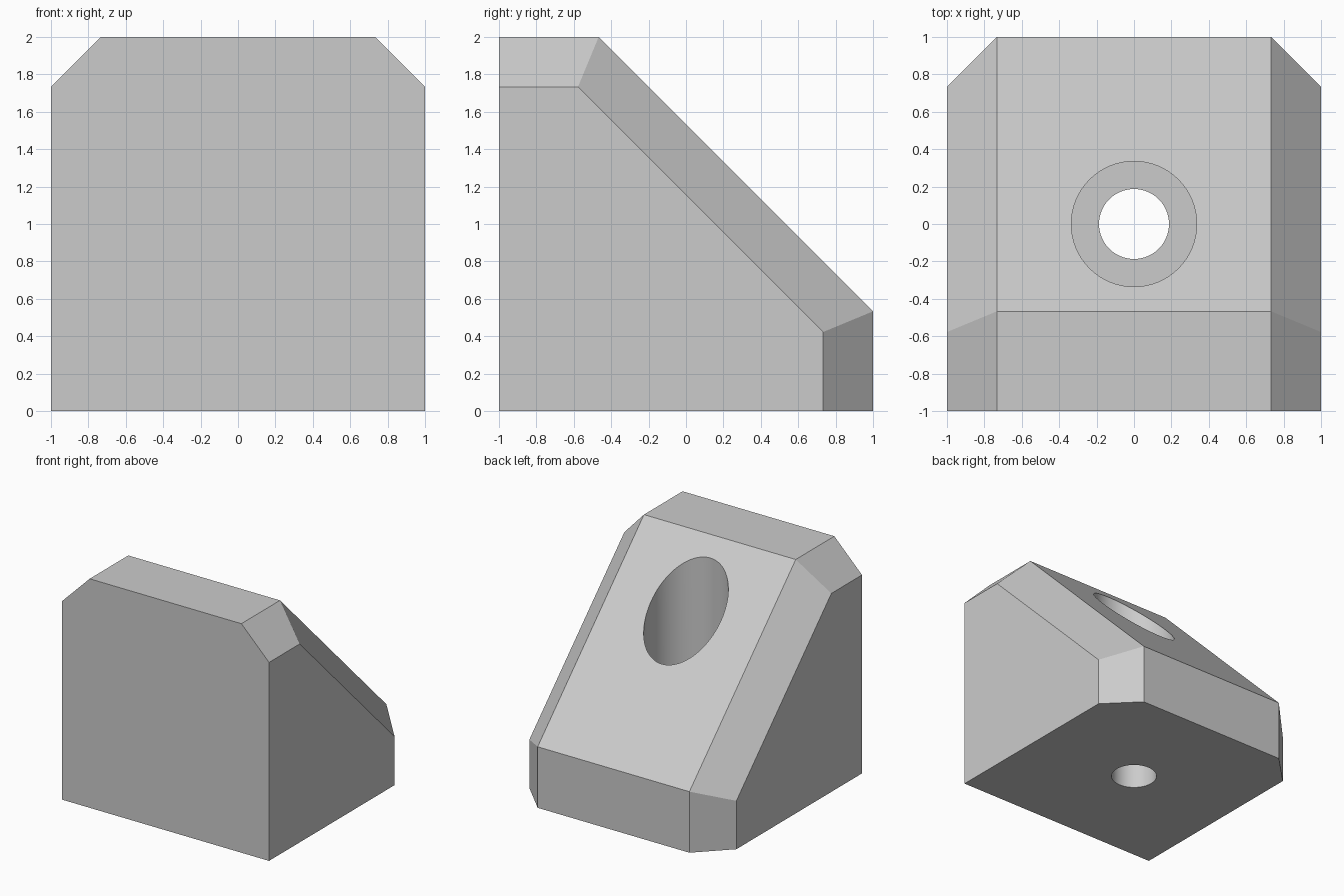
import bpy, bmesh, math

cube = bpy.data.objects.get("Cube")
if cube:
    bpy.data.objects.remove(cube, do_unlink=True)

CHAMFER = 0.267
FOOT = 0.533        # height of the low back wall
FLOOR = 0.533       # height of the counterbore floor
SEGMENTS = 96

grey = bpy.data.materials.new("light_grey")
grey.use_nodes = True
colour = (0.6, 0.6, 0.6, 1)
grey.diffuse_color = colour
grey.node_tree.nodes["Principled BSDF"].inputs["Base Color"].default_value = colour


def profile(inset):
    """Side outline (y, z); top, slope and back move inward by inset."""
    slope = 1 + FOOT - inset * math.sqrt(2)     # y + z along the slope
    top, back = 2 - inset, 1 - inset
    return [(-1, 0), (back, 0), (back, slope - back), (slope - top, top), (-1, top)]


def make_object(name, bm):
    bmesh.ops.recalc_face_normals(bm, faces=bm.faces)
    mesh = bpy.data.meshes.new(name)
    bm.to_mesh(mesh)
    bm.free()
    mesh.materials.append(grey)
    ob = bpy.data.objects.new(name, mesh)
    bpy.context.collection.objects.link(ob)
    return ob


def cylinder(name, radius, bottom, top):
    bm = bmesh.new()
    bmesh.ops.create_cone(bm, cap_ends=True, segments=SEGMENTS,
                          radius1=radius, radius2=radius, depth=top - bottom)
    bmesh.ops.translate(bm, verts=bm.verts, vec=(0, 0, (top + bottom) / 2))
    ob = make_object(name, bm)
    ob.hide_render = True
    return ob


# Wedge body: inset outlines on the sides, full outline in between
bm = bmesh.new()
sections = [(-1, CHAMFER), (CHAMFER - 1, 0), (1 - CHAMFER, 0), (1, CHAMFER)]
loops = [[bm.verts.new((x, y, z)) for y, z in profile(inset)] for x, inset in sections]
for a, b in zip(loops, loops[1:]):
    for i in range(len(a)):
        j = (i + 1) % len(a)
        bm.faces.new((a[i], a[j], b[j], b[i]))
bm.faces.new(loops[0])
bm.faces.new(loops[-1])
bmesh.ops.dissolve_limit(bm, angle_limit=math.radians(1), verts=bm.verts, edges=bm.edges)
body = make_object("corner_bracket", bm)

# Screw hole and wide counterbore
cutters = [cylinder("screw_hole_cutter", 0.187, -0.5, 2.5),
           cylinder("counterbore_cutter", 0.335, FLOOR, 2.5)]
bpy.ops.object.select_all(action="DESELECT")
body.select_set(True)
bpy.context.view_layer.objects.active = body
for cutter in cutters:
    mod = body.modifiers.new(cutter.name, "BOOLEAN")
    mod.operation = "DIFFERENCE"
    mod.solver = "EXACT"
    mod.object = cutter
    bpy.ops.object.modifier_apply(modifier=mod.name)
for cutter in cutters:
    bpy.data.objects.remove(cutter, do_unlink=True)

bpy.ops.object.shade_smooth_by_angle(angle=math.radians(20))
